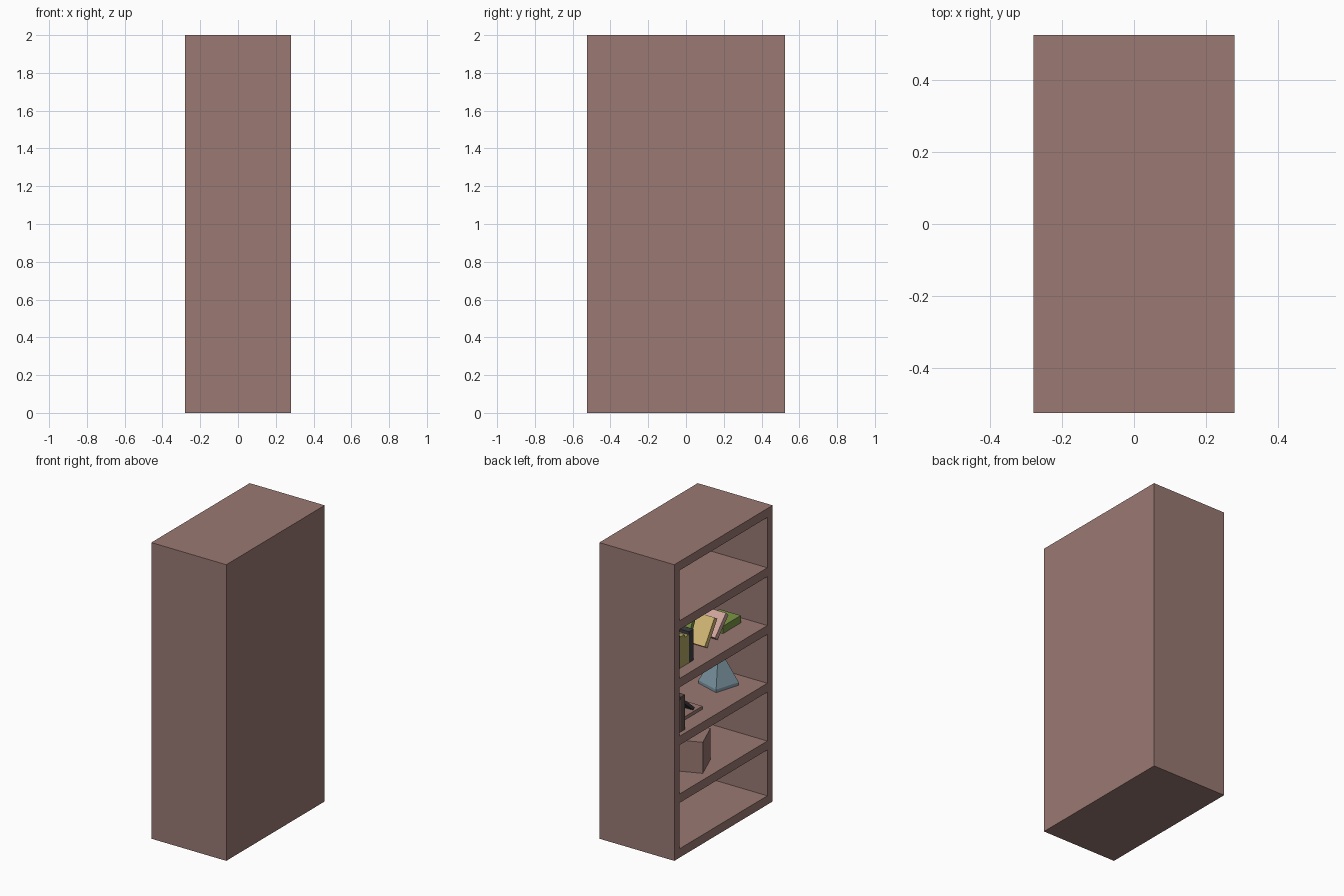
import bpy, bmesh, math
from mathutils import Matrix, Vector

if "Cube" in bpy.data.objects:
    bpy.data.objects.remove(bpy.data.objects["Cube"])


def mat(name, r, g, b):
    m = bpy.data.materials.new(name)
    m.diffuse_color = (r, g, b, 1)
    m.use_nodes = True
    m.node_tree.nodes["Principled BSDF"].inputs["Base Color"].default_value = m.diffuse_color
    return m


WOOD = mat("wood", .32, .19, .17)
DARK = mat("dark_brown", .12, .08, .07)
BLACK = mat("charcoal", .05, .05, .055)
OLIVE = mat("olive", .42, .37, .12)
BEIGE = mat("beige", .65, .48, .18)
PINK = mat("pink", .62, .38, .34)
GREEN = mat("green", .20, .30, .06)
BLUE = mat("blue", .22, .33, .40)


def new_object(name, bm, material):
    bmesh.ops.recalc_face_normals(bm, faces=bm.faces)
    me = bpy.data.meshes.new(name)
    bm.to_mesh(me)
    bm.free()
    ob = bpy.data.objects.new(name, me)
    me.materials.append(material)
    bpy.context.collection.objects.link(ob)
    return ob


def add_box(bm, lo, hi):
    """Axis-aligned box between two corners; returns its vertices."""
    lo, hi = Vector(lo), Vector(hi)
    m = Matrix.Translation((lo + hi) / 2) @ Matrix.Diagonal((*(hi - lo), 1))
    return bmesh.ops.create_cube(bm, size=1, matrix=m)["verts"]


def book(name, x, y, z, thick, height, depth, material, lean=0):
    """Book with its spine at x; pivots on its lower edge, positive lean tips it to -y."""
    bm = bmesh.new()
    y0, y1 = (0, thick) if lean >= 0 else (-thick, 0)
    add_box(bm, (0, y0, 0), (depth, y1, height))
    ob = new_object(name, bm, material)
    ob.location = (x, y, z)
    ob.rotation_euler.x = math.radians(lean)
    return ob


# Bookcase: solid block with five compartments cut from the open -x side
FLOORS = [.06, .43, .82, 1.21, 1.60]
CEILINGS = [.37, .76, 1.15, 1.54, 1.94]
bm = bmesh.new()
add_box(bm, (-.28, -.525, 0), (.28, .525, 2))
case = new_object("bookcase", bm, WOOD)
bm = bmesh.new()
for lo, hi in zip(FLOORS, CEILINGS):
    add_box(bm, (-.40, -.468, lo), (.22, .468, hi))
cutter = new_object("compartment_cutter", bm, WOOD)
cutter.hide_render = True
mod = case.modifiers.new("compartments", "BOOLEAN")
mod.operation, mod.solver, mod.object = "DIFFERENCE", "EXACT", cutter
bpy.context.view_layer.objects.active = case
bpy.ops.object.modifier_apply(modifier=mod.name)
bpy.data.objects.remove(cutter)

# Storage box, turned on the second compartment floor
bm = bmesh.new()
add_box(bm, (-.105, -.105, 0), (.105, .105, .21))
box = new_object("storage_box", bm, WOOD)
box.location = (-.089, .085, FLOORS[1])
box.rotation_euler.z = math.radians(22)

# Pyramid ornament with a thin plinth
bm = bmesh.new()
z = FLOORS[2]
add_box(bm, (-.088, -.088, 0), (.088, .088, .02))
bmesh.ops.create_cone(bm, cap_ends=True, segments=4, radius1=.088 * math.sqrt(2), radius2=.006,
                      depth=.22, matrix=Matrix.Translation((0, 0, .13)) @ Matrix.Rotation(math.pi / 4, 4, "Z"))
pyramid = new_object("pyramid_ornament", bm, BLUE)
pyramid.location = (-.043, -.286, z)
pyramid.rotation_euler.z = math.radians(-17 + 180)

# Middle compartment: upright books, a flat book and one leaning on the row
book("upright_book_low_1", -.25, .418, z, .048, .22, .18, WOOD)
book("upright_book_low_2", -.25, .367, z, .048, .235, .18, DARK)
book("flat_book", -.171, .068, z, .22, .022, .16, WOOD)
book("leaning_book_low", -.16, .15, z + .022, .02, .20, .15, BLACK, -50)

# Upper compartment: upright row
z = FLOORS[3]
row = [(.055, .20, GREEN), (.05, .22, DARK), (.05, .21, OLIVE), (.045, .19, OLIVE), (.05, .21, BLACK)]
y = .455
for i, (t, h, m) in enumerate(row):
    y -= t + .001
    book(f"upright_book_{i + 1}", -.197, y, z, t, h, .17, m)

# Upper compartment: leaning books and a thick flat book
book("leaning_book_green", -.08, .09, z, .03, .19, .15, GREEN, 24)
book("leaning_book_beige", -.167, .01, z, .035, .19, .15, BEIGE, 34)
book("leaning_book_pink", -.15, -.122, z, .035, .17, .15, PINK, 43)
book("flat_book_green", -.125, -.406, z, .19, .05, .16, GREEN)
